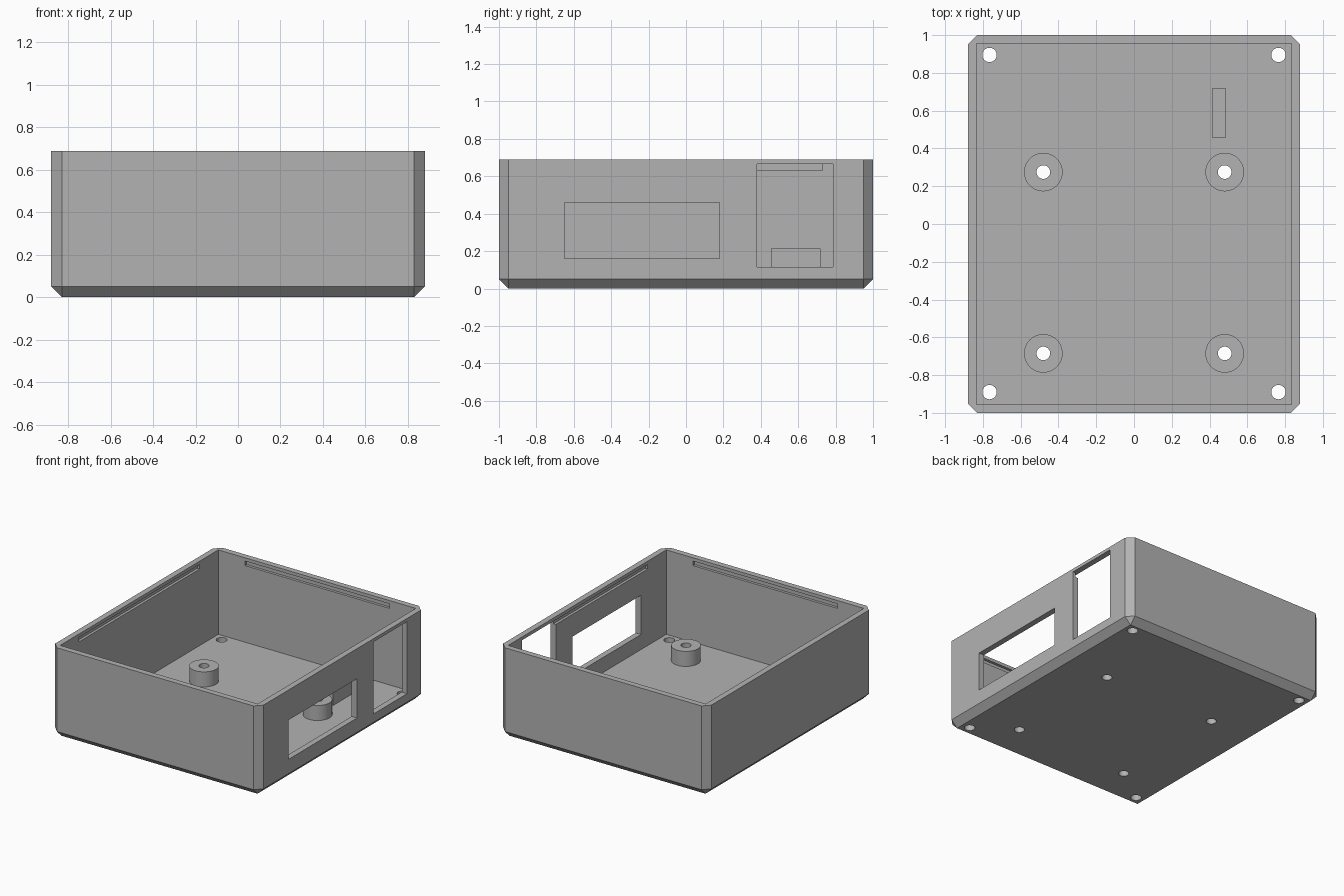
import bpy
import bmesh
from math import radians

if "Cube" in bpy.data.objects:
    bpy.data.objects.remove(bpy.data.objects["Cube"], do_unlink=True)

# Overall sizes
HX, HY, TOP = 0.88, 1.0, 0.69
WALL, CHAMFER = 0.045, 0.05
POST_TOP = 0.16

gray = bpy.data.materials.new("matte gray")
gray.use_nodes = True
color = (0.45, 0.45, 0.45, 1)
gray.diffuse_color = color
gray.node_tree.nodes["Principled BSDF"].inputs["Base Color"].default_value = color


def box(name, x, y, z):
    """Box from (min, max) pairs along each axis."""
    bpy.ops.mesh.primitive_cube_add(size=1, location=[sum(r) / 2 for r in (x, y, z)])
    obj = bpy.context.object
    obj.name = name
    obj.scale = [r[1] - r[0] for r in (x, y, z)]
    bpy.ops.object.transform_apply(location=True, rotation=True, scale=True)
    obj.data.materials.append(gray)
    return obj


def cylinder(name, x, y, radius, z):
    bpy.ops.mesh.primitive_cylinder_add(vertices=48, radius=radius, depth=z[1] - z[0],
                                        location=(x, y, sum(z) / 2))
    obj = bpy.context.object
    obj.name = name
    bpy.ops.object.transform_apply(location=True, rotation=True, scale=True)
    obj.data.materials.append(gray)
    return obj


def cut(target, cutter):
    """Subtract the cutter, apply the result and drop the cutter."""
    cutter.hide_render = True
    bpy.context.view_layer.objects.active = target
    mod = target.modifiers.new("cut", 'BOOLEAN')
    mod.operation, mod.solver, mod.object = 'DIFFERENCE', 'EXACT', cutter
    bpy.ops.object.modifier_apply(modifier=mod.name)
    bpy.data.objects.remove(cutter, do_unlink=True)


def smooth(obj):
    bpy.ops.object.select_all(action='DESELECT')
    obj.select_set(True)
    bpy.context.view_layer.objects.active = obj
    bpy.ops.object.shade_smooth_by_angle(angle=radians(30))


# Tray body: chamfered upright and bottom edges, open top
tray = box("tray", (-HX, HX), (-HY, HY), (0, TOP))
bm = bmesh.new()
bm.from_mesh(tray.data)
edges = [e for e in bm.edges if min(v.co.z for v in e.verts) < 0.01]
bmesh.ops.bevel(bm, geom=edges, offset=CHAMFER, segments=1, affect='EDGES')
bm.to_mesh(tray.data)
bm.free()
IX, IY = HX - WALL, HY - WALL
cut(tray, box("cavity", (-IX, IX), (-IY, IY), (WALL, TOP + 0.1)))

# Lid snap grooves inside all four walls
GROOVE, DEPTH = (0.63, 0.665), 0.02
for s in (-1, 1):
    cut(tray, box("side_groove", sorted((s * (IX - 0.02), s * (IX + DEPTH))),
                  (-0.73, 0.73), GROOVE))
    cut(tray, box("end_groove", (-0.61, 0.61),
                  sorted((s * (IY - 0.02), s * (IY + DEPTH))), GROOVE))

# Openings in the left wall
for y, z in (((-0.65, 0.18), (0.16, 0.46)), ((0.38, 0.785), (0.115, 0.665))):
    cut(tray, box("opening", (IX - 0.1, HX + 0.1), y, z))

# Corner screw holes
for x in (-0.765, 0.765):
    for y in (-0.89, 0.895):
        cut(tray, cylinder("drill", x, y, 0.038, (-0.1, 0.2)))

# Standoffs drilled through the floor
for side, x in (("right", -0.48), ("left", 0.48)):
    for end, y in (("front", -0.685), ("back", 0.275)):
        post = cylinder(f"{end}_{side}_standoff", x, y, 0.102, (WALL, POST_TOP))
        for part in (tray, post):
            cut(part, cylinder("drill", x, y, 0.036, (-0.1, 0.3)))
        smooth(post)
smooth(tray)

# Upright stop behind the tall opening
box("connector_stop", (0.415, 0.485), (0.455, 0.72), (WALL, 0.215))
